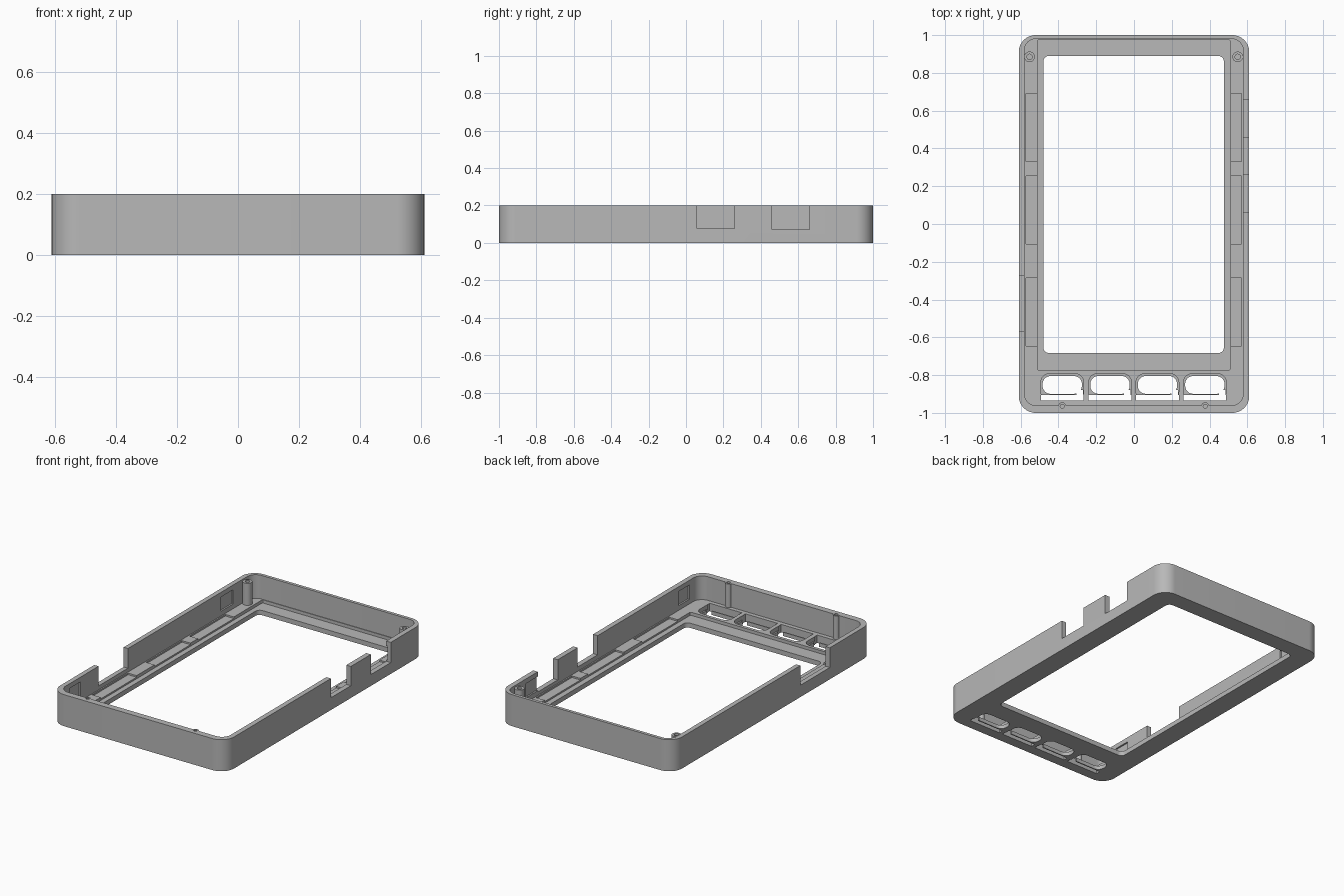
import bpy, bmesh, math

if "Cube" in bpy.data.objects:
    bpy.data.objects.remove(bpy.data.objects["Cube"], do_unlink=True)

grey = bpy.data.materials.new("plain grey")
grey.use_nodes = True
COLOUR = (0.48, 0.48, 0.48, 1)
grey.diffuse_color = COLOUR
grey.node_tree.nodes["Principled BSDF"].inputs["Base Color"].default_value = COLOUR


def prism(name, x0, x1, y0, y1, z0, z1, r=0.0, seg=10):
    """Upright block with rounded vertical corners."""
    pts = []
    if r > 0:
        centres = [(x1 - r, y1 - r), (x0 + r, y1 - r), (x0 + r, y0 + r), (x1 - r, y0 + r)]
        for q, (cx, cy) in enumerate(centres):
            for i in range(seg + 1):
                a = math.pi / 2 * (q + i / seg)
                pts.append((cx + r * math.cos(a), cy + r * math.sin(a)))
    else:
        pts = [(x1, y1), (x0, y1), (x0, y0), (x1, y0)]
    bm = bmesh.new()
    low = [bm.verts.new((x, y, z0)) for x, y in pts]
    top = [bm.verts.new((x, y, z1)) for x, y in pts]
    bm.faces.new(low[::-1])
    bm.faces.new(top)
    n = len(pts)
    for i in range(n):
        j = (i + 1) % n
        bm.faces.new((low[i], low[j], top[j], top[i]))
    bmesh.ops.remove_doubles(bm, verts=bm.verts, dist=1e-6)
    return finish(name, bm)


def cylinder(name, x, y, r, z0, z1):
    bm = bmesh.new()
    bmesh.ops.create_cone(bm, cap_ends=True, segments=24, radius1=r, radius2=r, depth=z1 - z0)
    bmesh.ops.translate(bm, verts=bm.verts, vec=(x, y, (z0 + z1) / 2))
    return finish(name, bm)


def finish(name, bm):
    mesh = bpy.data.meshes.new(name)
    bm.to_mesh(mesh)
    bm.free()
    mesh.materials.append(grey)
    obj = bpy.data.objects.new(name, mesh)
    bpy.context.collection.objects.link(obj)
    return obj


def combine(body, tool, operation="DIFFERENCE"):
    """Apply a boolean and discard the helper."""
    tool.hide_render = True
    mod = body.modifiers.new("bool", "BOOLEAN")
    mod.operation = operation
    mod.solver = "EXACT"
    mod.object = tool
    bpy.context.view_layer.objects.active = body
    bpy.ops.object.modifier_apply(modifier=mod.name)
    bpy.data.objects.remove(tool, do_unlink=True)


def cut(*args, **kw):
    combine(shell, prism("cutter", *args, **kw))


FLOOR, LEDGE, TOP = 0.05, 0.03, 0.2

# Outer shell, inner cavity, screen ledge and screen opening
shell = prism("case_shell", -0.61, 0.61, -1, 1, 0, TOP, r=0.09, seg=14)
cut(-0.58, 0.578, -0.96, 0.98, FLOOR, 0.3, r=0.06)
cut(-0.512, 0.51, -0.773, 0.976, LEDGE, 0.1, r=0.01, seg=3)
cut(-0.48, 0.476, -0.683, 0.89, -0.1, 0.1, r=0.03)

# Shallow pockets along both long sides of the ledge
for y0, y1 in ((0.33, 0.69), (-0.105, 0.255), (-0.645, -0.285)):
    cut(-0.572, -0.505, y0, y1, 0.04, 0.1)
    cut(0.505, 0.57, y0, y1, 0.04, 0.1)

# Button bays: recessed surround, rounded hole and slot below it
for cx in (-0.38, -0.127, 0.124, 0.375):
    cut(cx - 0.113, cx + 0.113, -0.933, -0.793, 0.024, 0.1, r=0.045)
    cut(cx - 0.104, cx + 0.104, -0.899, -0.805, -0.1, 0.1, r=0.042)
    cut(cx - 0.113, cx + 0.113, -0.934, -0.906, -0.1, 0.1)
    cut(cx + 0.075, cx + 0.109, -0.915, -0.88, -0.1, 0.1)

# Screw posts: two in the back corners, two on the front wall
posts = [(-0.553, 0.885, 0.028, 0.19), (0.549, 0.885, 0.028, 0.19),
         (-0.38, -0.965, 0.021, 0.199), (0.377, -0.965, 0.021, 0.199)]
for x, y, r, top in posts:
    combine(shell, cylinder("post", x, y, r, 0.02, top), "UNION")
for x, y, r, top in posts:
    combine(shell, cylinder("post_hole", x, y, r * 0.5, 0.07, 0.3))

# Clip pockets on the inner faces of the long walls
for y0, y1 in ((0.66, 0.78), (-0.86, -0.75)):
    cut(-0.59, -0.56, y0, y1, 0.08, 0.17)
    cut(0.56, 0.588, max(y0, -0.86), y1, 0.08, 0.17)

# Port notches through the side walls
cut(0.572, 0.7, 0.06, 0.26, 0.078, 0.3)
cut(0.572, 0.7, 0.46, 0.66, 0.072, 0.3)
cut(-0.7, -0.574, -0.57, -0.275, 0.075, 0.3)

# Smooth rounded corners, crisp edges
bpy.ops.object.select_all(action="DESELECT")
shell.select_set(True)
bpy.context.view_layer.objects.active = shell
bpy.ops.object.shade_smooth_by_angle(angle=math.radians(30))
